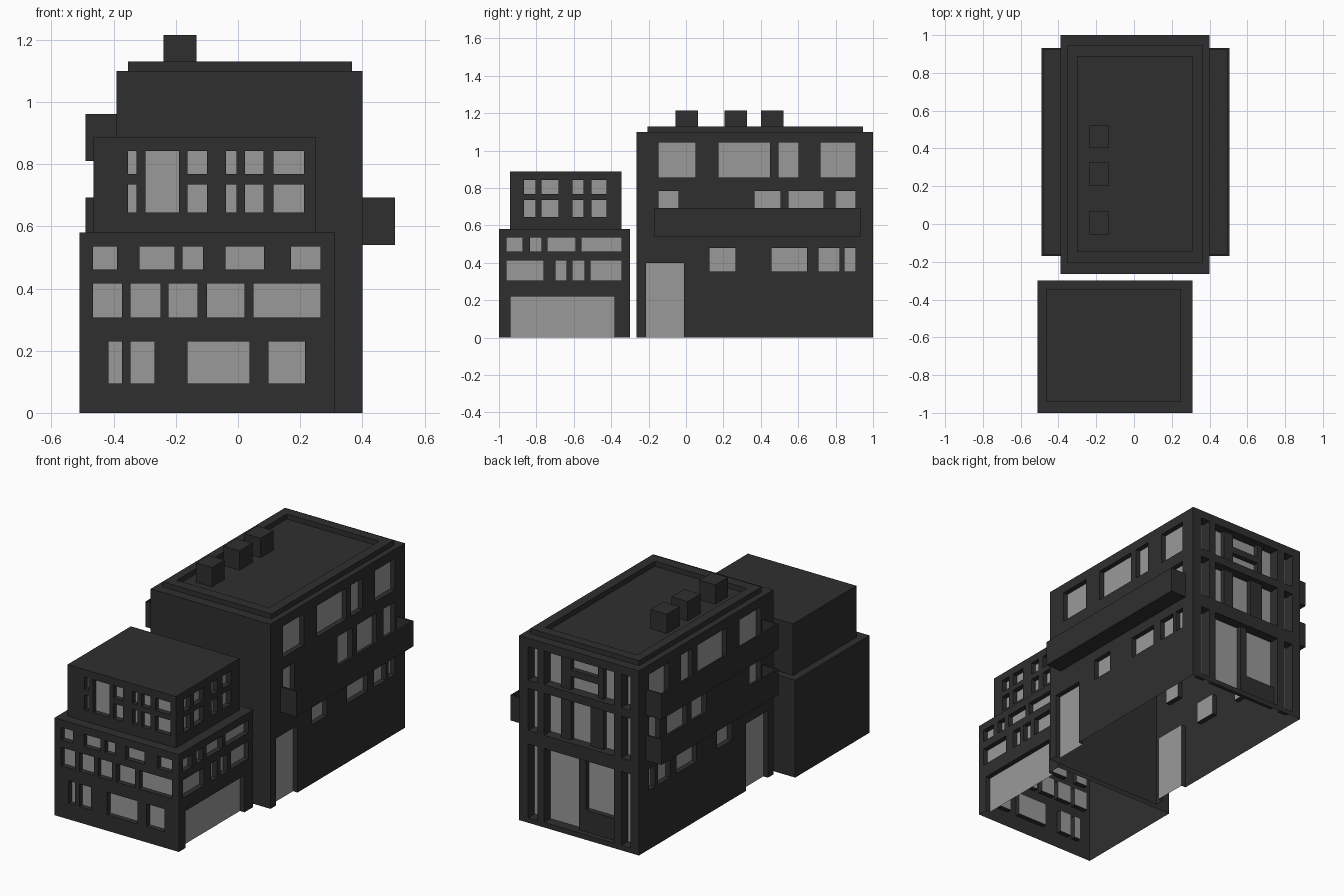
import bpy, bmesh
from mathutils import Vector

if "Cube" in bpy.data.objects:
    bpy.data.objects.remove(bpy.data.objects["Cube"])


def material(name, v):
    m = bpy.data.materials.new(name)
    m.diffuse_color = (v, v, v, 1)
    m.use_nodes = True
    m.node_tree.nodes["Principled BSDF"].inputs["Base Color"].default_value = m.diffuse_color
    return m


WALL = material("dark wall", 0.028)
GLASS = material("grey glass", 0.32)


def finish(name, bm):
    me = bpy.data.meshes.new(name)
    bm.to_mesh(me)
    bm.free()
    me.materials.append(WALL)
    me.materials.append(GLASS)
    ob = bpy.data.objects.new(name, me)
    bpy.context.collection.objects.link(ob)
    return ob


def quad(bm, pts, normal, mat=0):
    f = bm.faces.new([bm.verts.new(p) for p in pts])
    f.normal_update()
    if f.normal.dot(Vector(normal)) < 0:
        f.normal_flip()
    f.material_index = mat


def add_box(bm, x0, x1, y0, y1, z0, z1):
    r = bmesh.ops.create_cube(bm, size=1)
    for v in r["verts"]:
        v.co = ((x0 + x1) / 2 + v.co.x * (x1 - x0), (y0 + y1) / 2 + v.co.y * (y1 - y0),
                (z0 + z1) / 2 + v.co.z * (z1 - z0))


def box(name, *d):
    bm = bmesh.new()
    add_box(bm, *d)
    return finish(name, bm)


def wall(bm, axis, pos, sign, u0, u1, z0, z1, windows=(), depth=0.03):
    """Flat wall facing sign*axis with recessed panes (a, b, low, high)."""
    n = Vector((sign, 0, 0)) if axis == 'x' else Vector((0, sign, 0))

    def P(u, z, d=0.0):
        c = pos - sign * d
        return (c, u, z) if axis == 'x' else (u, c, z)

    us = sorted({u0, u1, *[w[0] for w in windows], *[w[1] for w in windows]})
    zs = sorted({z0, z1, *[w[2] for w in windows], *[w[3] for w in windows]})
    for c, d in zip(zs, zs[1:]):
        for a, b in zip(us, us[1:]):
            mu, mz = (a + b) / 2, (c + d) / 2
            if not any(w[0] < mu < w[1] and w[2] < mz < w[3] for w in windows):
                quad(bm, [P(a, c), P(b, c), P(b, d), P(a, d)], n)
    side = Vector((0, 1, 0)) if axis == 'x' else Vector((1, 0, 0))
    for a, b, c, d in windows:
        e = depth
        quad(bm, [P(a, c, e), P(b, c, e), P(b, d, e), P(a, d, e)], n, 1)
        quad(bm, [P(a, c), P(a, d), P(a, d, e), P(a, c, e)], side)
        quad(bm, [P(b, c), P(b, d), P(b, d, e), P(b, c, e)], -side)
        quad(bm, [P(a, d), P(b, d), P(b, d, e), P(a, d, e)], (0, 0, -1))
        if c > 0:
            quad(bm, [P(a, c), P(b, c), P(b, c, e), P(a, c, e)], (0, 0, 1))


def block(name, x0, x1, y0, y1, z0, z1, front=(), right=(), back=(), left=(), back_depth=0.06):
    """Hollow building volume, open underneath."""
    bm = bmesh.new()
    wall(bm, 'y', y0, -1, x0, x1, z0, z1, front)
    wall(bm, 'y', y1, 1, x0, x1, z0, z1, back, back_depth)
    wall(bm, 'x', x1, 1, y0, y1, z0, z1, right)
    wall(bm, 'x', x0, -1, y0, y1, z0, z1, left)
    quad(bm, [(x0, y0, z1), (x1, y0, z1), (x1, y1, z1), (x0, y1, z1)], (0, 0, 1))
    return finish(name, bm)


def row(z0, z1, *spans):
    return [(a, b, z0, z1) for a, b in spans]


# Front building, lower storeys
front = (row(.461, .535, (-.466, -.389), (-.316, -.205), (-.178, -.112), (-.04, .083), (.171, .266))
         + row(.306, .416, (-.466, -.373), (-.345, -.25), (-.223, -.13), (-.10, .021), (.05, .266))
         + row(.094, .23, (-.417, -.373), (-.345, -.268), (-.162, .037), (.098, .216)))
right = (row(.461, .535, (-.96, -.874), (-.834, -.773), (-.741, -.591), (-.559, -.345))
         + row(.306, .412, (-.96, -.762), (-.698, -.639), (-.607, -.543), (-.511, -.345))
         + row(0, .22, (-.939, -.382)))
block("front_building", -.51, .31, -1, -.30, 0, .58, front, right)

# Front building, top storey with split panes
front, right = row(.645, .842, (-.298, -.189)), []
for z0, z1 in ((.645, .735), (.768, .842)):
    front += row(z0, z1, (-.354, -.327), (-.163, -.10), (-.038, -.005), (.022, .082), (.114, .213))
    right += row(z0, z1, (-.866, -.805), (-.773, -.682), (-.607, -.548), (-.505, -.425))
block("front_building_top", -.465, .25, -.94, -.345, .58, .887, front, right)

# Rear building: same windows on both long sides, glazed back
side = (row(.857, 1.043, (-.147, .051), (.174, .449), (.495, .602), (.719, .906))
        + row(.60, .785, (-.147, -.04), (.366, .505), (.548, .735), (.80, .906))
        + row(.353, .48, (.126, .265), (.457, .647), (.709, .821), (.848, .906))
        + row(0, .40, (-.214, -.01)))
back = []
for z0, z1 in ((.03, .47), (.55, .80), (.85, 1.05)):
    back += row(z0, z1, (-.335, -.275), (-.225, .235), (.28, .34))
block("rear_building", -.39, .40, -.265, 1, 0, 1.10, right=side, left=side, back=back)

# Posts and panels set inside the back glazing
bm = bmesh.new()
for x0, x1, z0, z1 in ((.08, .145, .85, 1.05), (-.135, -.10, .85, 1.05), (-.10, .08, .93, .97),
                       (.08, .145, .55, .80), (-.135, -.05, .55, .80),
                       (-.02, .025, .03, .47), (-.225, -.02, .03, .16)):
    add_box(bm, x0, x1, .94, .97, z0, z1)
finish("back_window_posts", bm)

# Roof rim around a sunken roof
bm = bmesh.new()
for d in ((-.353, -.30, -.207, .945), (.308, .366, -.207, .945),
          (-.30, .308, -.207, -.146), (-.30, .308, .888, .945)):
    add_box(bm, *d, 1.10, 1.13)
finish("roof_rim", bm)

# Chimneys
for i, y in enumerate((.005, .265, .462)):
    box(f"chimney_{i + 1}", -.239, -.133, y - .06, y + .06, 1.09, 1.215)

# Balconies: floor slab and thin parapets
T = .01
for name, xi, xo, z in (("right_balcony", .40, .505, .54), ("left_balcony_lower", -.39, -.49, .54),
                        ("left_balcony_upper", -.39, -.49, .81)):
    bm = bmesh.new()
    lo, hi = min(xi, xo), max(xi, xo)
    y0, y1, top = -.17, .932, z + .152
    add_box(bm, lo, hi, y0, y1, z, z + .02)
    add_box(bm, lo, hi, y0, y0 + T, z + .02, top)
    add_box(bm, lo, hi, y1 - T, y1, z + .02, top)
    add_box(bm, *((hi - T, hi) if xo > 0 else (lo, lo + T)), y0 + T, y1 - T, z + .02, top)
    finish(name, bm)
